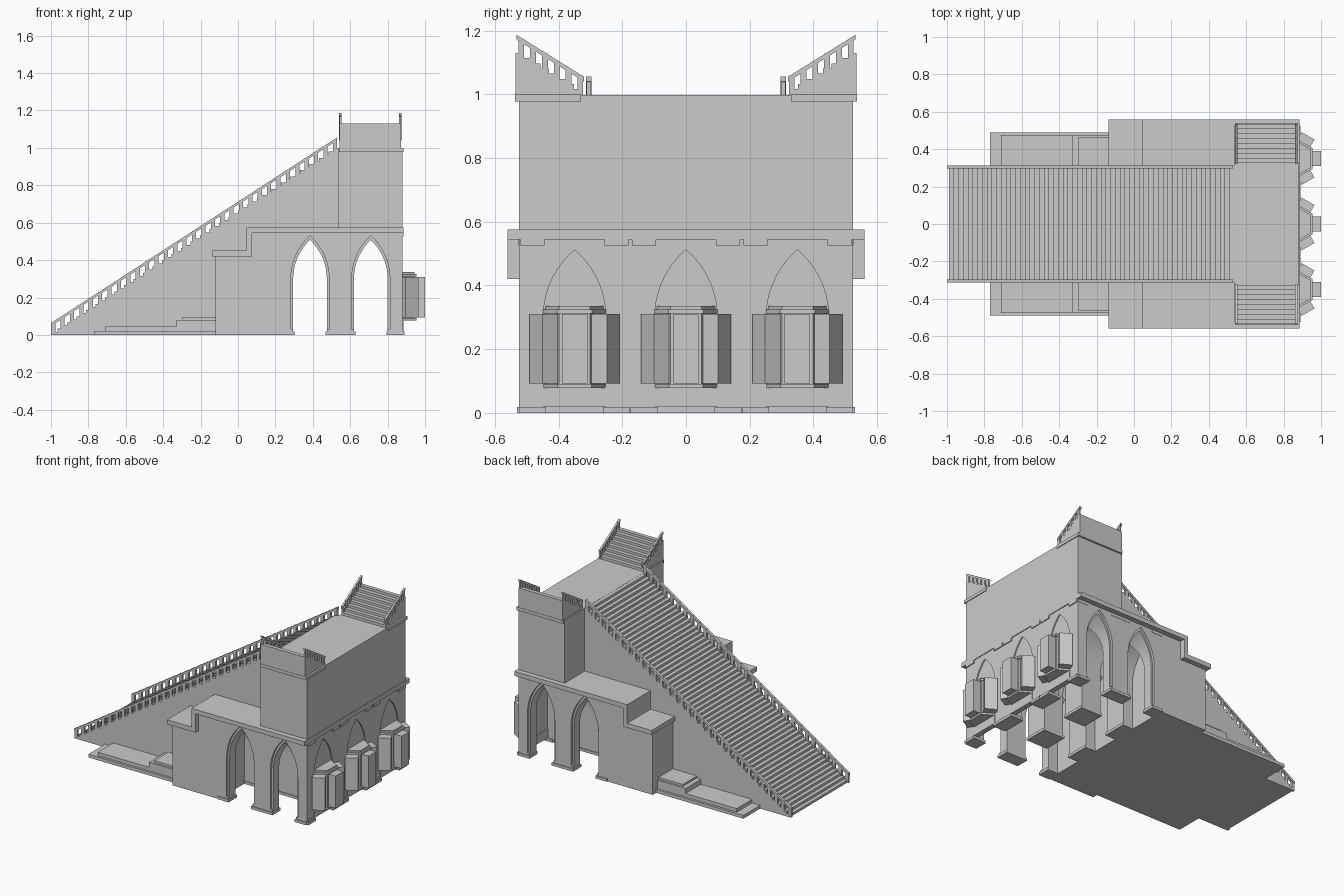
import bpy, bmesh, math
from mathutils import Vector

if "Cube" in bpy.data.objects:
    bpy.data.objects.remove(bpy.data.objects["Cube"])


def finish(name, bm):
    bmesh.ops.recalc_face_normals(bm, faces=bm.faces[:])
    me = bpy.data.meshes.new(name)
    bm.to_mesh(me)
    bm.free()
    ob = bpy.data.objects.new(name, me)
    bpy.context.collection.objects.link(ob)
    return ob


def extrude(name, pts, a, b, axis):
    """Extrude a 2D profile between a and b along one axis."""
    def place(p, t):
        u, v = p
        return {'x': (t, u, v), 'y': (u, t, v), 'z': (u, v, t)}[axis]
    bm = bmesh.new()
    f = bm.faces.new([bm.verts.new(place(p, a)) for p in pts])
    r = bmesh.ops.extrude_face_region(bm, geom=[f])
    move = Vector(place((0, 0), b)) - Vector(place((0, 0), a))
    bmesh.ops.translate(bm, vec=move,
                        verts=[g for g in r['geom'] if isinstance(g, bmesh.types.BMVert)])
    return finish(name, bm)


def boxes(name, items):
    """One object from (x0, x1, y0, y1, z0, z1) boxes."""
    bm = bmesh.new()
    for x0, x1, y0, y1, z0, z1 in items:
        vs = bmesh.ops.create_cube(bm, size=1)['verts']
        for v in vs:
            v.co = Vector(((x0 + x1) / 2 + v.co.x * (x1 - x0),
                           (y0 + y1) / 2 + v.co.y * (y1 - y0),
                           (z0 + z1) / 2 + v.co.z * (z1 - z0)))
    return finish(name, bm)


def arch(c, w, apex, spring=0.30, bottom=-0.1, n=9):
    """Pointed arch outline centred on c."""
    h = apex - spring
    r = (w * w + h * h) / (2 * w)
    end = math.asin(h / r)
    side = [(w - r + r * math.cos(end * i / n), spring + r * math.sin(end * i / n))
            for i in range(n)]
    right = [(w, bottom)] + side
    pts = right + [(0, apex)] + [(-x, z) for x, z in reversed(right)]
    return [(c + x, z) for x, z in pts]


# Lower storey, carved with crossing pointed-arch passages
hall = extrude("arcade_hall", [(-.12, 0), (.88, 0), (.88, .55), (.06, .55),
                               (.06, .43), (-.12, .43)], -.525, .525, 'y')
ARCH_X, ARCH_Y = (.385, .71), (-.35, 0, .35)
cuts = []
for c in ARCH_X:
    cuts.append(extrude("cutter", arch(c, .09, .508), -.7, .7, 'y'))
    for s in (-1, 1):
        cuts.append(extrude("cutter", arch(c, .102, .53), s * .51, s * .7, 'y'))
for c in ARCH_Y:
    cuts.append(extrude("cutter", arch(c, .098, .512), .225, 1.2, 'x'))
for c in cuts:
    c.hide_render = True
    m = hall.modifiers.new("arch", 'BOOLEAN')
    m.operation, m.solver, m.object = 'DIFFERENCE', 'EXACT', c
bpy.context.view_layer.update()
carved = bpy.data.meshes.new_from_object(
    hall.evaluated_get(bpy.context.evaluated_depsgraph_get()))
hall.modifiers.clear()
hall.data = carved
for c in cuts:
    bpy.data.objects.remove(c, do_unlink=True)

# Stepped bases and caps beside each arch
feet = []
for grow, z0, z1 in ((.012, 0, .018), (.005, .018, .032), (.008, .525, .545)):
    for s in (-1, 1):
        for c in ARCH_X:
            for d in (-1, 1):
                e = c + d * .125
                for y in (.487, .215, .135):
                    hy = .032 if y > .4 else .03
                    if z0 > .4 and y < .4:
                        continue
                    feet.append((e - .03 - grow, e + .03 + grow,
                                 s * y - hy - grow, s * y + hy + grow, z0, z1))
    for c in ARCH_Y:
        for d in (-1, 1):
            e = c + d * .132
            feet.append((.81, .878 + grow, e - .03 - grow, e + .03 + grow, z0, z1))
boxes("pier_bases_and_caps", feet)

# Stepped cornice ledge
extrude("cornice_ledge", [(-.135, .42), (.075, .42), (.075, .545), (.885, .545), (.885, .575),
                          (.045, .575), (.045, .45), (-.135, .45)], -.56, .56, 'y')

# Filled end arches with sills and three-sided bay windows
boxes("end_arch_infill", [(.855, .872, c - .1, c + .1, .03, .515) for c in ARCH_Y])
boxes("end_arch_sills", [(.85, .884, c - .1, c + .1, .02, .08) for c in ARCH_Y])


def half_hex(c, r):
    return [(.86, c - r)] + [(.86 + r * math.cos(math.radians(a)), c + r * math.sin(math.radians(a)))
                             for a in (-90, -30, 30, 90)][1:-1] + [(.86, c + r)]


for c in ARCH_Y:
    extrude("bay_core", half_hex(c, .098), .085, .32, 'z')
    extrude("bay_sill", half_hex(c, .108), .078, .09, 'z')
    extrude("bay_cornice", half_hex(c, .11), .312, .325, 'z')
    extrude("bay_roof", half_hex(c, .098), .325, .336, 'z')
    for deg in (-60, 0, 60):
        ca, sa = math.cos(math.radians(deg)), math.sin(math.radians(deg))
        quad = [(.07, -.04), (.14, -.04), (.14, .04), (.07, .04)]
        extrude("bay_window_box", [(.86 + u * ca - v * sa, c + u * sa + v * ca) for u, v in quad],
                .092, .31, 'z')

# Great staircase
N, X0, X1 = 60, -.99, .535
prof = [(X0, 0)]
for i in range(N):
    x, nx = X0 + (X1 - X0) * i / N, X0 + (X1 - X0) * (i + 1) / N
    z = (i + 1) / N * .997
    prof += [(x, z), (nx, z)]
prof += [(X1, .56), (.12, .56), (.12, 0)]
extrude("great_staircase", prof, -.312, .312, 'y')

# Great staircase balustrades
for s in (-1, 1):
    ya, yb = s * .296, s * .314
    extrude("stair_handrail", [(-1, .047), (.53, 1.04), (.53, 1.056), (-1, .063)], ya, yb, 'y')
    posts = []
    for i in range(31):
        x = -.988 + i * .0502
        top = .05 + (x + 1) * .649
        posts.append((x - .011, x + .011, min(ya, yb) + .002, max(ya, yb) - .002,
                      max(0, top - .065), top + .008))
    boxes("stair_balusters", posts)

# Upper block and its side stairs
boxes("upper_block", [(.535, .88, -.525, .525, .57, .998)])
for s in (-1, 1):
    boxes("side_stair_ledge", [(.54, .885, min(s * .33, s * .537), max(s * .33, s * .537), .978, .999)])
    n, y0, y1 = 8, .325, .535
    prof = [(s * y0, .99)]
    for i in range(n):
        z = 1 + .13 * (i + 1) / n
        prof += [(s * (y0 + (y1 - y0) * i / n), z), (s * (y0 + (y1 - y0) * (i + 1) / n), z)]
    prof.append((s * y1, .99))
    extrude("side_stairs", prof, .543, .872, 'x')
    for xa in (.541, .86):
        extrude("side_handrail", [(s * .32, 1.04), (s * .532, 1.172), (s * .532, 1.187),
                                  (s * .32, 1.055)], xa, xa + .013, 'x')
        posts = []
        for i in range(6):
            y = .332 + i * .037
            top = 1.045 + (y - .32) * .623
            posts.append((xa + .001, xa + .012, min(s * (y - .009), s * (y + .009)),
                          max(s * (y - .009), s * (y + .009)), max(.995, top - .065), top + .006))
        boxes("side_balusters", posts)

# Low stepped plinths beside the staircase
for s in (-1, 1):
    for x, y, z in ((-.77, .49, .022), (-.71, .475, .046), (-.33, .475, .08), (-.30, .462, .094)):
        boxes("side_plinth", [(x, -.11, min(s * .30, s * y), max(s * .30, s * y), 0, z)])
